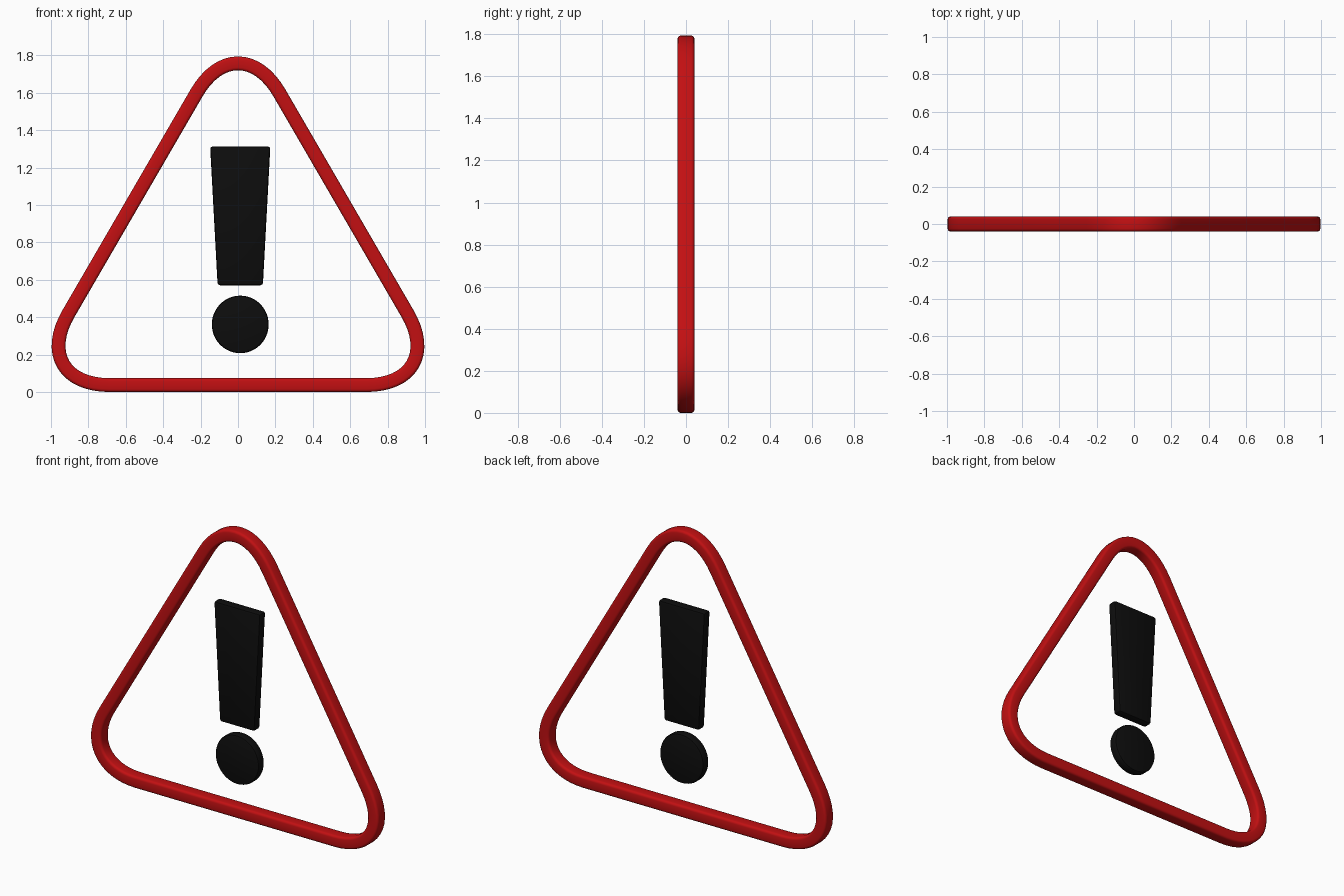
import bpy, bmesh, math
from mathutils import Vector

if "Cube" in bpy.data.objects:
    bpy.data.objects.remove(bpy.data.objects["Cube"])


def material(name, rgb):
    m = bpy.data.materials.new(name)
    m.diffuse_color = (*rgb, 1)
    m.use_nodes = True
    m.node_tree.nodes["Principled BSDF"].inputs["Base Color"].default_value = m.diffuse_color
    return m


RED = material("sign red", (0.54, 0.005, 0.006))
BLACK = material("sign black", (0.004, 0.004, 0.004))


def finish(name, bm, mat, angle):
    bmesh.ops.recalc_face_normals(bm, faces=bm.faces)
    me = bpy.data.meshes.new(name)
    bm.to_mesh(me)
    bm.free()
    me.materials.append(mat)
    ob = bpy.data.objects.new(name, me)
    bpy.context.collection.objects.link(ob)
    bpy.ops.object.select_all(action='DESELECT')
    ob.select_set(True)
    bpy.context.view_layer.objects.active = ob
    bpy.ops.object.shade_smooth_by_angle(angle=math.radians(angle))
    return ob


def plate(name, outline, depth, bevel):
    """Extrude an x-z outline symmetrically about y = 0 and round its edges."""
    bm = bmesh.new()
    face = bm.faces.new([bm.verts.new((x, -depth / 2, z)) for x, z in outline])
    ext = bmesh.ops.extrude_face_region(bm, geom=[face])
    bmesh.ops.translate(bm, vec=(0, depth, 0),
                        verts=[v for v in ext["geom"] if isinstance(v, bmesh.types.BMVert)])
    bmesh.ops.recalc_face_normals(bm, faces=bm.faces)
    sharp = [e for e in bm.edges if e.calc_face_angle(0) > math.radians(40)]
    bmesh.ops.bevel(bm, geom=sharp, offset=bevel, segments=2, profile=0.5,
                    affect='EDGES', clamp_overlap=True)
    return finish(name, bm, BLACK, 40)


# Triangular border: centre line with softly rounded corners
HALF_W, HALF_D, ROUND = 0.037, 0.04, 0.015
corners = [Vector((-1.128, HALF_W)), Vector((1.128, HALF_W)), Vector((0, 1.980))]
CUT, STEPS = 0.44, 16
path = []   # (point, outward normal)
for i, c in enumerate(corners):
    a = (corners[i - 1] - c).normalized() * CUT
    b = (corners[(i + 1) % 3] - c).normalized() * CUT
    for k in range(STEPS + 1):
        t = math.pi / 2 * k / STEPS
        p = c + a * (1 - math.sin(t)) + b * (1 - math.cos(t))
        d = (b * math.sin(t) - a * math.cos(t)).normalized()
        path.append((p, Vector((d.y, -d.x))))

# Rounded rectangular cross-section: (outward offset, y)
section = []
for sx, sy, start in ((1, 1, 0), (-1, 1, 90), (-1, -1, 180), (1, -1, 270)):
    for k in range(4):
        t = math.radians(start + 30 * k)
        section.append((sx * (HALF_W - ROUND) + ROUND * math.cos(t),
                        sy * (HALF_D - ROUND) + ROUND * math.sin(t)))

bm = bmesh.new()
rings = [[bm.verts.new((p.x + n.x * u, y, p.y + n.y * u)) for u, y in section]
         for p, n in path]
m = len(section)
for i, ring in enumerate(rings):
    nxt = rings[(i + 1) % len(rings)]
    for j in range(m):
        bm.faces.new((ring[j], ring[(j + 1) % m], nxt[(j + 1) % m], nxt[j]))
finish("triangle_border", bm, RED, 60)

# Exclamation mark: tapered bar and round dot
CX = 0.012
plate("mark_bar", [(CX - 0.121, 0.57), (CX + 0.121, 0.57),
                   (CX + 0.161, 1.313), (CX - 0.161, 1.313)], 0.06, 0.014)
plate("mark_dot", [(CX + 0.152 * math.cos(math.tau * k / 48),
                    0.361 + 0.154 * math.sin(math.tau * k / 48)) for k in range(48)],
      0.06, 0.014)
